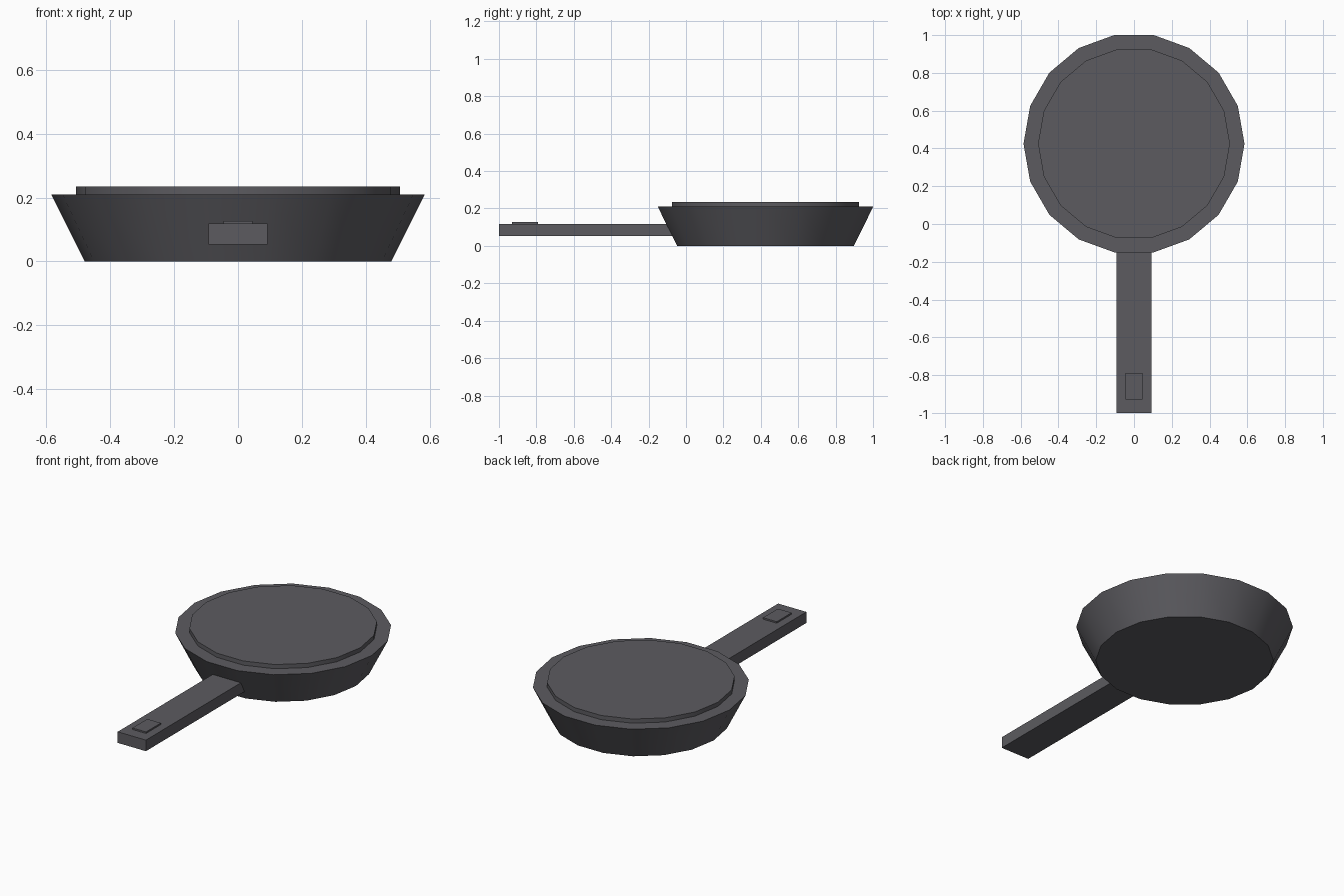
import bpy, math

if "Cube" in bpy.data.objects:
    bpy.data.objects.remove(bpy.data.objects["Cube"])

SIDES = 18
CENTRE_Y = 0.425

iron = bpy.data.materials.new("dark_iron_grey")
iron.diffuse_color = (0.107, 0.105, 0.117, 1)
iron.use_nodes = True
iron.node_tree.nodes["Principled BSDF"].inputs["Base Color"].default_value = iron.diffuse_color


def finish(name):
    obj = bpy.context.object
    obj.name = name
    obj.data.materials.append(iron)
    return obj


def frustum(name, r_bottom, r_top, z0, z1):
    bpy.ops.mesh.primitive_cone_add(vertices=SIDES, radius1=r_bottom, radius2=r_top,
                                    depth=z1 - z0, location=(0, CENTRE_Y, (z0 + z1) / 2))
    obj = finish(name)
    # Turn the ring so that one corner points along +x
    obj.rotation_euler.z = math.radians(90)
    bpy.ops.object.shade_smooth_by_angle(angle=math.radians(30))


def box(name, lo, hi):
    bpy.ops.mesh.primitive_cube_add(size=1, location=[(a + b) / 2 for a, b in zip(lo, hi)])
    obj = finish(name)
    obj.scale = [b - a for a, b in zip(lo, hi)]


# Flared pan body and the raised disc on top
frustum("pan_body", 0.48, 0.585, 0.0, 0.21)
frustum("pan_top_disc", 0.508, 0.508, 0.20, 0.235)

# Straight handle and the small raised plate near its end
box("handle", (-0.093, -1.0, 0.052), (0.093, -0.04, 0.118))
box("handle_plate", (-0.045, -0.93, 0.11), (0.045, -0.79, 0.127))
